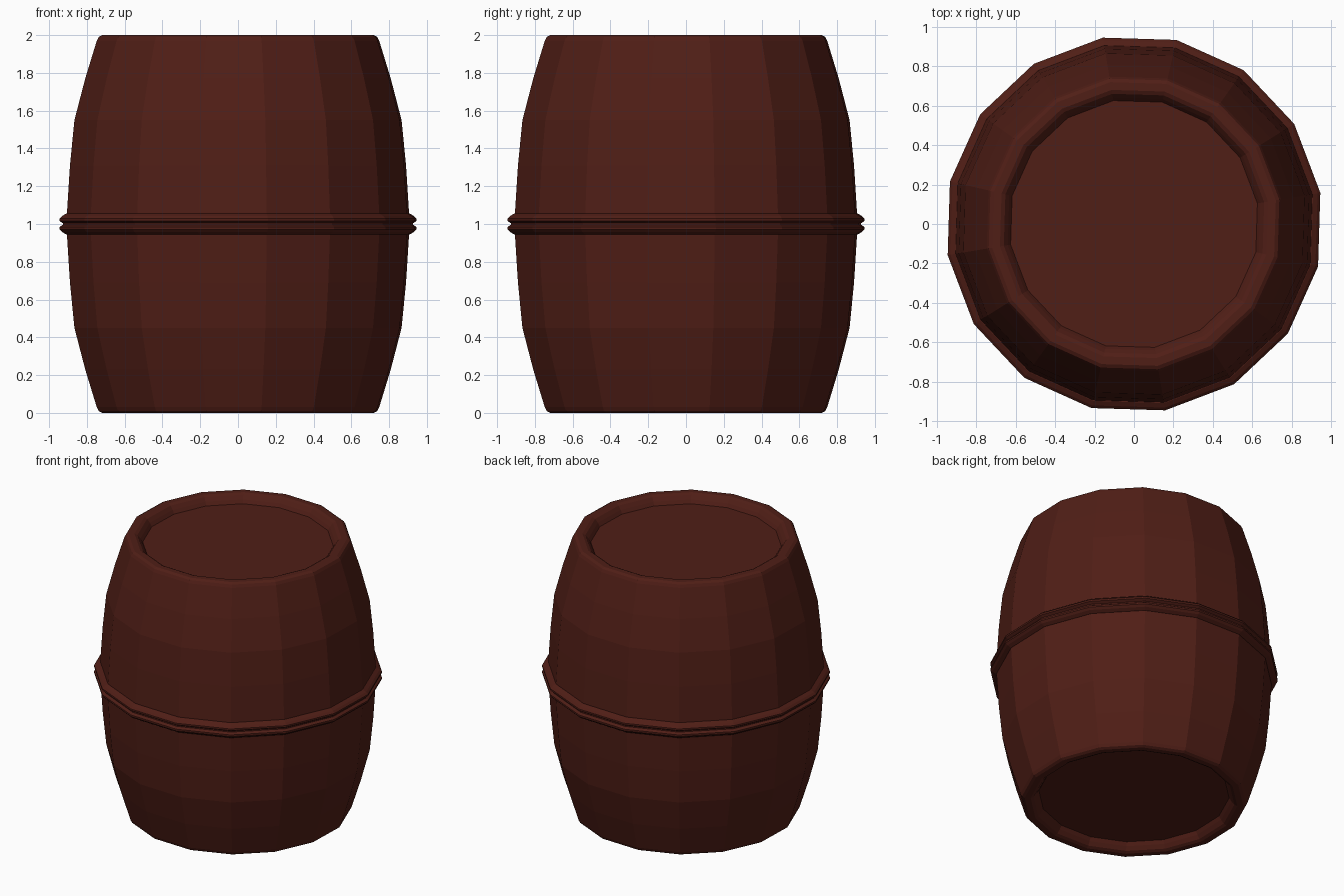
import bpy, bmesh, math

if "Cube" in bpy.data.objects:
    bpy.data.objects.remove(bpy.data.objects["Cube"])

SIDES = 16
TURN = math.radians(9.5)

wood = bpy.data.materials.new("dark_red_wood")
wood.diffuse_color = (0.08, 0.013, 0.008, 1)
wood.use_nodes = True
wood.node_tree.nodes["Principled BSDF"].inputs["Base Color"].default_value = wood.diffuse_color


def lathe(name, profile, closed):
    """Revolve (radius, z) points about z with flat facets."""
    bm = bmesh.new()
    rings = []
    for r, z in profile:
        rings.append([bm.verts.new((r * math.cos(TURN + math.tau * i / SIDES),
                                    r * math.sin(TURN + math.tau * i / SIDES), z))
                      for i in range(SIDES)])
    pairs = list(zip(rings, rings[1:]))
    if closed:
        pairs.append((rings[-1], rings[0]))
    else:
        bm.faces.new(rings[0])
        bm.faces.new(rings[-1])
    for a, b in pairs:
        for i in range(SIDES):
            j = (i + 1) % SIDES
            bm.faces.new((a[i], a[j], b[j], b[i]))
    bmesh.ops.recalc_face_normals(bm, faces=bm.faces)
    mesh = bpy.data.meshes.new(name)
    bm.to_mesh(mesh)
    bm.free()
    mesh.materials.append(wood)
    obj = bpy.data.objects.new(name, mesh)
    bpy.context.collection.objects.link(obj)
    return obj


def mirrored(half):
    """Complete an upper profile with its reflection about z = 1."""
    return half + [(r, 2 - z) for r, z in reversed(half)]


# Bulging staves, rounded rims and recessed lids
lathe("barrel_body", mirrored([
    (0.635, 1.94), (0.65, 1.965), (0.67, 1.99), (0.69, 2.0), (0.73, 2.0),
    (0.748, 1.99), (0.758, 1.97), (0.82, 1.77), (0.878, 1.55),
    (0.902, 1.31), (0.918, 1.06)]), False)

# Double-ridged hoop around the middle
lathe("middle_hoop", mirrored([
    (0.90, 1.055), (0.922, 1.055), (0.945, 1.042), (0.959, 1.028),
    (0.959, 1.016), (0.94, 1.004)]), True)
